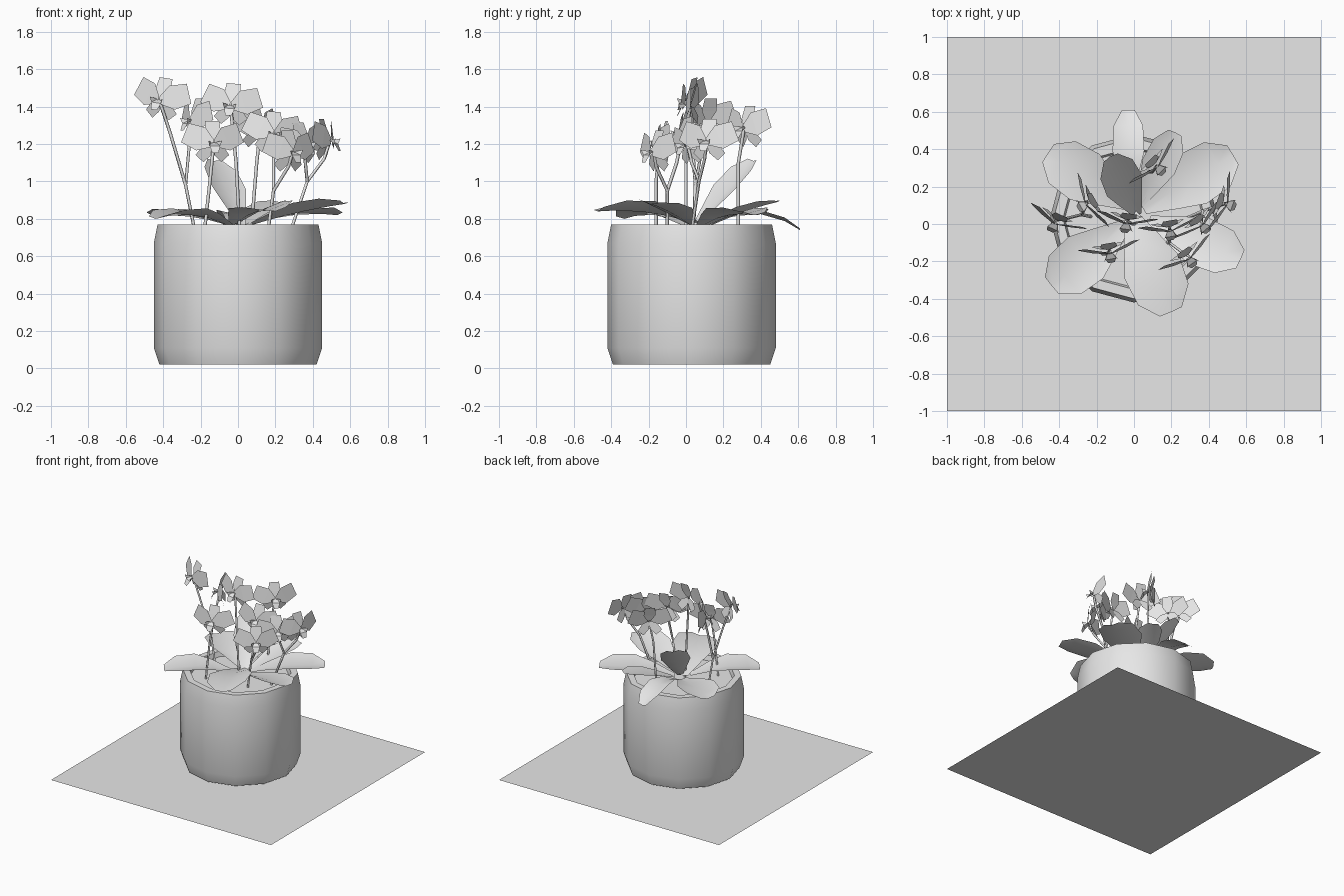
import bpy, bmesh, math
from mathutils import Vector as V, Matrix

if "Cube" in bpy.data.objects:
    bpy.data.objects.remove(bpy.data.objects["Cube"])

grey = bpy.data.materials.new("light grey")
grey.diffuse_color = (0.8, 0.8, 0.8, 1)
grey.use_nodes = True
grey.node_tree.nodes["Principled BSDF"].inputs["Base Color"].default_value = grey.diffuse_color


def make(name, verts, faces, smooth=None):
    me = bpy.data.meshes.new(name)
    me.from_pydata([tuple(v) for v in verts], [], faces)
    me.materials.append(grey)
    ob = bpy.data.objects.new(name, me)
    bpy.context.collection.objects.link(ob)
    if smooth:
        bpy.ops.object.select_all(action='DESELECT')
        bpy.context.view_layer.objects.active = ob
        ob.select_set(True)
        bpy.ops.object.shade_smooth_by_angle(angle=math.radians(smooth))
    return ob


def lathe(name, profile, n, cy):
    """Rings around a vertical axis, capped at both ends."""
    vs = [(r * math.cos(2 * math.pi * i / n), cy + r * math.sin(2 * math.pi * i / n), z)
          for r, z in profile for i in range(n)]
    fs = [(k * n + i, k * n + (i + 1) % n, (k + 1) * n + (i + 1) % n, (k + 1) * n + i)
          for k in range(len(profile) - 1) for i in range(n)]
    last = (len(profile) - 1) * n
    fs += [tuple(range(n))[::-1], tuple(range(last, last + n))]
    return make(name, vs, fs, 32)


# flat square sheet under the pot
make("base_sheet", [(-1, -1, 0), (1, -1, 0), (1, 1, 0), (-1, 1, 0)], [(0, 1, 2, 3)])

# twelve-sided pot with chamfered rim, filled with soil
lathe("pot", [(.42, .02), (.45, .11), (.45, .67), (.43, .77), (.38, .77), (.37, .73)], 12, .03)


def leaf(name, base, tip, bulge, width, twist=0):
    """Blunt leaf: arched midrib, widest beyond the middle, slight V fold."""
    b, t = V(base), V(tip)
    d = t - b
    side = V((-d.y, d.x, 0)).normalized()
    side = Matrix.Rotation(twist, 3, d.normalized()) @ side
    up = d.cross(side).normalized()
    vs, fs = [], []
    for u, w in [(0, .2), (.3, .65), (.55, 1), (.83, .92), (1, .4)]:
        c = b + d * u + V((0, 0, bulge * 4 * u * (1 - u)))
        h = side * width * w / 2
        lift = up * .12 * width * w
        vs += [c - h + lift, c, c + h + lift]
    for k in range(4):
        for j in (0, 1):
            a = 3 * k + j
            fs.append((a, a + 1, a + 4, a + 3))
    make(name, vs, fs, 30)


leaf("leaf_back", (-.03, .12, .76), (-.03, .61, .74), .08, .17)
leaf("leaf_back_left", (-.03, .1, .76), (-.46, .38, .82), .02, .29)
leaf("leaf_back_right", (.05, .08, .76), (.53, .37, .82), .03, .30)
leaf("leaf_back_inner", (.03, .1, .76), (.22, .49, .89), .01, .19)
leaf("leaf_right", (.08, .02, .77), (.57, -.19, .88), .01, .27, -.1)
leaf("leaf_front", (-.02, .06, .77), (.2, -.47, .84), .03, .32, .12)
leaf("leaf_front_left", (-.04, 0, .76), (-.44, -.33, .80), .04, .29)
leaf("leaf_upright", (.02, .05, .76), (-.13, .36, 1.11), 0, .22, .15)


def stem(name, pts, r=.009):
    cu = bpy.data.curves.new(name, 'CURVE')
    cu.dimensions = '3D'
    cu.bevel_depth, cu.bevel_resolution = r, 0
    sp = cu.splines.new('POLY')
    sp.points.add(len(pts) - 1)
    for p, co in zip(sp.points, pts):
        p.co = (*co, 1)
    cu.materials.append(grey)
    bpy.context.collection.objects.link(bpy.data.objects.new(name, cu))


def flower(name, centre, yaw, roll=0, s=1):
    """Faces -y at yaw 0: two broad petals, three sepals and a small lip."""
    M = (Matrix.Translation(centre) @ Matrix.Rotation(math.radians(yaw), 4, 'Z')
         @ Matrix.Rotation(math.radians(roll), 4, 'Y') @ Matrix.Scale(s, 4))
    vs, fs = [], []

    # direction from +x in the flower plane, length, width, backward sweep, y offset
    for ang, ln, w, back, y0 in [(22, .17, .145, .05, -.01), (158, .17, .145, .05, -.01),
                                 (90, .13, .10, .035, .015), (-48, .11, .075, .03, .015),
                                 (228, .11, .075, .03, .015)]:
        a = math.radians(ang)
        d, p = V((math.cos(a), 0, math.sin(a))), V((-math.sin(a), 0, math.cos(a)))
        k = len(vs)
        for u, f, y in [(.05, .15, 0), (.45, .48, .4), (1, .4, 1)]:
            for sg in (-1, 1):
                vs.append(M @ (d * ln * u + p * w * f * sg + V((0, y0 + back * y, 0))))
        fs += [(k, k + 1, k + 3, k + 2), (k + 2, k + 3, k + 5, k + 4)]
    # lip: little cup with side lobes, pointing forward and down
    k = len(vs)
    for q in [(-.012, 0, .01), (.012, 0, .01), (.03, -.04, -.01), (-.03, -.04, -.01),
              (.018, -.06, -.05), (-.018, -.06, -.05), (.04, -.05, .02), (-.04, -.05, .02)]:
        vs.append(M @ V(q))
    fs += [(k, k + 1, k + 2, k + 3), (k + 3, k + 2, k + 4, k + 5),
           (k + 1, k + 6, k + 2), (k, k + 3, k + 7)]
    make(name, vs, fs)


# flower positions, facing and tilt
blooms = [((-.42, .01, 1.43), -25, 8), ((-.25, .11, 1.32), -60, 0),
          ((-.13, -.15, 1.20), 10, 0), ((-.04, .01, 1.40), -8, 5),
          ((.12, .31, 1.28), 45, 0), ((.19, -.03, 1.25), 10, 5),
          ((.29, -.18, 1.15), 35, 0), ((.36, 0, 1.19), 40, -5),
          ((.49, .11, 1.21), 70, 0)]
for i, (c, yaw, roll) in enumerate(blooms):
    flower(f"flower_{i + 1}", c, yaw, roll, .95)

# flower stalks, some forked
fork_l, fork_f, fork_r = (-.28, .05, .98), (.19, -.1, .95), (.37, .07, 1.0)
stalks = [[(-.23, .04, .73), fork_l, (-.36, .03, 1.25), (-.42, .02, 1.43)],
          [fork_l, (-.26, .09, 1.2), (-.25, .12, 1.32)],
          [(-.18, -.16, .73), (-.15, -.16, 1.0), (-.13, -.14, 1.2)],
          [(.01, 0, .73), (-.01, 0, 1.1), (-.04, .02, 1.4)],
          [(.07, .28, .73), (.1, .28, 1.1), (.12, .31, 1.28)],
          [(.16, -.1, .73), fork_f, (.27, -.16, 1.08), (.29, -.17, 1.15)],
          [fork_f, (.19, -.05, 1.1), (.19, -.02, 1.25)],
          [(.28, .03, .73), fork_r, (.46, .1, 1.12), (.49, .11, 1.21)],
          [fork_r, (.36, .03, 1.1), (.36, .01, 1.19)]]
for i, pts in enumerate(stalks):
    stem(f"stalk_{i + 1}", pts)
